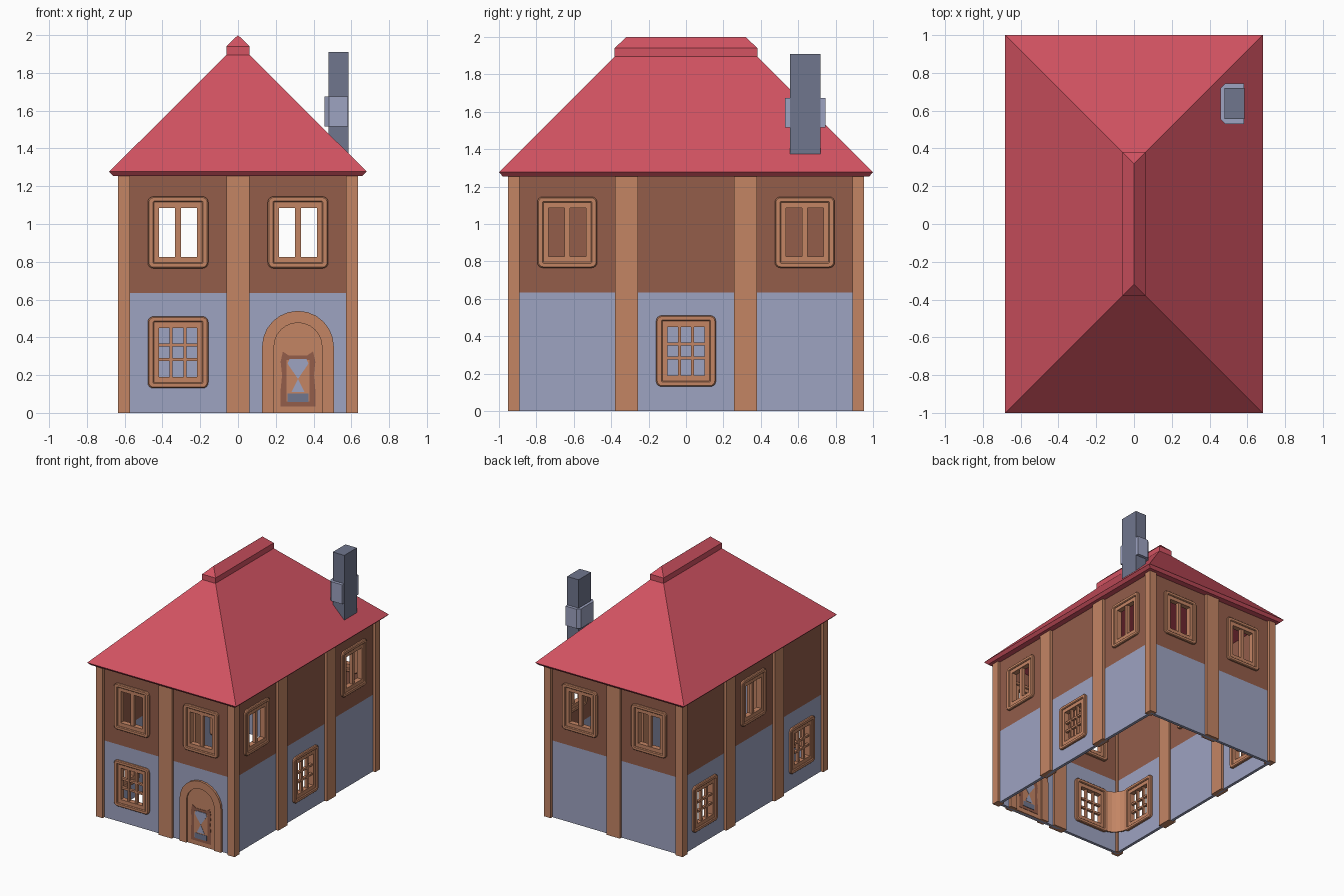
import bpy, bmesh, math
from mathutils import Matrix, Vector

cube = bpy.data.objects.get("Cube")
if cube:
    bpy.data.objects.remove(cube, do_unlink=True)


def material(name, hexcode):
    srgb = [int(hexcode[i:i + 2], 16) / 255 for i in (0, 2, 4)]
    col = [((c + 0.055) / 1.055) ** 2.4 for c in srgb] + [1]
    m = bpy.data.materials.new(name)
    m.use_nodes = True
    m.diffuse_color = col
    m.node_tree.nodes["Principled BSDF"].inputs["Base Color"].default_value = col
    return m


RED = material("roof_red", "d35362")
WOOD = material("copper_wood", "c48564")
BROWN = material("brown_plaster", "935d4a")
STONE = material("blue_grey_stone", "9da3c1")
SLATE = material("dark_slate", "70768d")

CELL = 0.635          # one bay, one storey
WALL_IN = 0.023       # wall set back from the post faces


def finish(name, bm, mat, matrix=Matrix()):
    bmesh.ops.recalc_face_normals(bm, faces=bm.faces)
    me = bpy.data.meshes.new(name)
    bm.to_mesh(me)
    bm.free()
    me.materials.append(mat)
    ob = bpy.data.objects.new(name, me)
    ob.matrix_world = matrix
    bpy.context.collection.objects.link(ob)
    return ob


def box(name, x, y, z, mat, matrix=Matrix()):
    """Box between the given (low, high) ranges."""
    bm = bmesh.new()
    bmesh.ops.create_cube(bm, size=1)
    for v in bm.verts:
        v.co = [r[0] if c < 0 else r[1] for c, r in zip(v.co, (x, y, z))]
    return finish(name, bm, mat, matrix)


def prism(name, pts, d0, d1, mat, matrix):
    """Outline in the wall plane, spanning outward depths d0 to d1."""
    bm = bmesh.new()
    face = bm.faces.new([bm.verts.new((u, -d0, z)) for u, z in pts])
    new = bmesh.ops.extrude_face_region(bm, geom=[face])["geom"]
    bmesh.ops.translate(bm, vec=(0, d0 - d1, 0),
                        verts=[g for g in new if isinstance(g, bmesh.types.BMVert)])
    return finish(name, bm, mat, matrix)


def ring(name, outer, inner, d0, d1, mat, matrix, bevel=0):
    """Closed frame between two outlines with matching point counts."""
    bm = bmesh.new()
    loops = [[bm.verts.new((u, -d, z)) for u, z in pts]
             for pts, d in ((outer, d0), (outer, d1), (inner, d1), (inner, d0))]
    n = len(outer)
    for k in range(4):
        a, b = loops[k], loops[(k + 1) % 4]
        for i in range(n):
            j = (i + 1) % n
            bm.faces.new((a[i], a[j], b[j], b[i]))
    ob = finish(name, bm, mat, matrix)
    if bevel:
        mod = ob.modifiers.new("soft_edge", "BEVEL")
        mod.width = bevel
        mod.segments = 1
        mod.limit_method = "ANGLE"
        mod.angle_limit = math.radians(60)
    return ob


def rounded(cx, cz, w, h, r=0.0, seg=4):
    pts = []
    for q, (sx, sz) in enumerate(((1, 1), (-1, 1), (-1, -1), (1, -1))):
        for i in range(seg + 1):
            a = math.pi / 2 * (q + i / seg)
            pts.append((cx + sx * (w - r) + r * math.cos(a),
                        cz + sz * (h - r) + r * math.sin(a)))
            if seg == 0:
                break
    return pts


def rect(cx, cz, w, h):
    return [(cx + w, cz + h), (cx - w, cz + h), (cx - w, cz - h), (cx + w, cz - h)]


def arch(cx, r, spring, seg=12):
    arc = [(cx + r * math.cos(math.pi * i / seg), spring + r * math.sin(math.pi * i / seg))
           for i in range(seg + 1)]
    return [(cx + r, 0)] + arc + [(cx - r, 0)]


def window(u, zc, lattice, m):
    # stepped frame passing through the wall
    w, h = 0.1, 0.13
    ring("window_frame", rounded(u, zc, 0.16, 0.19, 0.03),
         rounded(u, zc, 0.126, 0.16, 0.002), -0.045, 0.018, WOOD, m, 0.006)
    ring("window_inner_frame", rect(u, zc, 0.127, 0.161), rect(u, zc, w, h),
         -0.035, 0.008, WOOD, m)
    # glazing bars
    for x in ((-0.036, 0.036) if lattice else (0,)):
        t = 0.008 if lattice else 0.015
        box("window_bar", (u + x - t, u + x + t), (-0.002, 0.024), (zc - h, zc + h), WOOD, m)
    for z in ((-0.038, 0.038) if lattice else ()):
        box("window_crossbar", (u - w, u + w), (0, 0.022), (zc + z - 0.008, zc + z + 0.008), WOOD, m)


def door(u, m):
    outer, inner = arch(u, 0.19, 0.35), arch(u, 0.127, 0.35)
    prism("door_frame", outer + inner[::-1], -0.045, 0.018, WOOD, m)
    prism("door_leaf", inner, -0.032, 0.006, WOOD, m)
    # inlaid panel on both faces: surround, hourglass and sill
    horned = [(-.092, .035), (.092, .035), (.092, .12), (.084, .2), (.092, .27), (.08, .325),
              (.05, .305), (-.05, .305), (-.08, .325), (-.092, .27), (-.084, .2), (-.092, .12)]
    upper = [(0, .18), (.055, .26), (.045, .285), (-.045, .285), (-.055, .26)]
    lower = [(0, .18), (-.035, .11), (.035, .11)]
    sides = [(-.06, .06), (.06, .06), (.06, .28), (-.06, .28)]
    for face, s in ((0.006, 1), (-0.032, -1)):
        for name, pts, lift, mat in (("door_panel", horned, 0.003, BROWN),
                                     ("door_panel_inlay", sides, 0.005, WOOD),
                                     ("door_upper_light", upper, 0.007, STONE),
                                     ("door_lower_light", lower, 0.007, STONE),
                                     ("door_sill", rect(0, .08, .055, .022), 0.007, SLATE)):
            prism(name, [(u + x, z) for x, z in pts], face, face + s * lift, mat, m)


# Walls: bays per side, listed along the wall; W window, D door, - plain
SIDES = [("front", "WD", "WW"), ("right", "-W-", "W-W"),
         ("back", "--", "WW"), ("left", "W-W", "-W-")]
for k, (side, low, up) in enumerate(SIDES):
    n = len(low)
    reach = (CELL if k % 2 == 0 else 1.5 * CELL) if n == 3 else 1.5 * CELL
    reach = CELL if n == 3 else 1.5 * CELL
    m = Matrix.Rotation(k * math.pi / 2, 4, "Z") @ Matrix.Translation((0, WALL_IN - reach, 0))
    for storey, bays, mat in ((0, low, STONE), (1, up, BROWN)):
        for i, kind in enumerate(bays):
            u = (i - (n - 1) / 2) * CELL
            zc = (storey + 0.5) * CELL
            name = side + ("_upper_wall" if storey else "_lower_wall")
            half = CELL / 2
            trim = 0.03
            lo = u - half + (trim if i == 0 else 0)
            hi = u + half - (trim if i == n - 1 else 0)
            if kind == "W":
                outer = [(hi, zc + half), (lo, zc + half), (lo, zc - half), (hi, zc - half)]
                ring(name, outer, rect(u, zc, 0.12, 0.15), -0.024, 0, mat, m)
                window(u, zc + 0.003, storey == 0, m)
            else:
                prism(name, [(hi, zc + half), (lo, zc + half), (lo, zc - half), (hi, zc - half)],
                      -0.024, 0, mat, m)
            if kind == "D":
                door(u, m)
    # posts between bays
    for i in range(1, n):
        u = (i - n / 2) * CELL
        box(side + "_post", (u - 0.061, u + 0.061), (-WALL_IN, 0.042), (0, 1.265), WOOD, m)

# Corner posts
for sx in (-1, 1):
    for sy in (-1, 1):
        box("corner_post", sorted((sx * 0.573, sx * 0.635)), sorted((sy * 0.89, sy * 0.9525)),
            (0, 1.265), WOOD)

# Curved panel joining the two windows inside the front corner
arc = [math.pi * (1 + i / 12) for i in range(7)]
bm = bmesh.new()
cols = [[bm.verts.new((-0.445 + r * math.cos(a), -0.765 + r * math.sin(a), z))
         for r, z in ((0.125, 0.14), (0.125, 0.5), (0.135, 0.5), (0.135, 0.14))] for a in arc]
for a, b in zip(cols, cols[1:]):
    for i in range(4):
        j = (i + 1) % 4
        bm.faces.new((a[i], a[j], b[j], b[i]))
finish("inner_corner_panel", bm, WOOD)


def stack(name, levels, mat):
    """Rectangular sections (half x, half y, z) joined bottom to top."""
    bm = bmesh.new()
    rows = [[bm.verts.new((sx * x, sy * y, z)) for sx, sy in ((1, 1), (-1, 1), (-1, -1), (1, -1))]
            for x, y, z in levels]
    bm.faces.new(rows[0])
    bm.faces.new(rows[-1])
    for a, b in zip(rows, rows[1:]):
        for i in range(4):
            j = (i + 1) % 4
            bm.faces.new((a[i], a[j], b[j], b[i]))
    bmesh.ops.remove_doubles(bm, verts=bm.verts, dist=0.0001)
    return finish(name, bm, mat)


# Hipped roof with a ridge cap
stack("roof", [(0.66, 0.98, 1.255), (0.682, 1.0, 1.277), (0.061, 0.381, 1.895)], RED)
stack("ridge_cap", [(0.061, 0.381, 1.89), (0.061, 0.381, 1.94), (0.0005, 0.32, 2.0)], RED)

# Chimney with a chamfered collar on three sides
box("chimney", (0.48, 0.585), (0.555, 0.72), (1.37, 1.91), SLATE)
bm = bmesh.new()
plan = [(.583, .53), (.483, .53), (.457, .556), (.457, .719), (.483, .745), (.583, .745)]
base = bm.faces.new([bm.verts.new((x, y, 1.515)) for x, y in plan])
new = bmesh.ops.extrude_face_region(bm, geom=[base])["geom"]
bmesh.ops.translate(bm, vec=(0, 0, 0.16), verts=[g for g in new if isinstance(g, bmesh.types.BMVert)])
finish("chimney_collar", bm, STONE)
